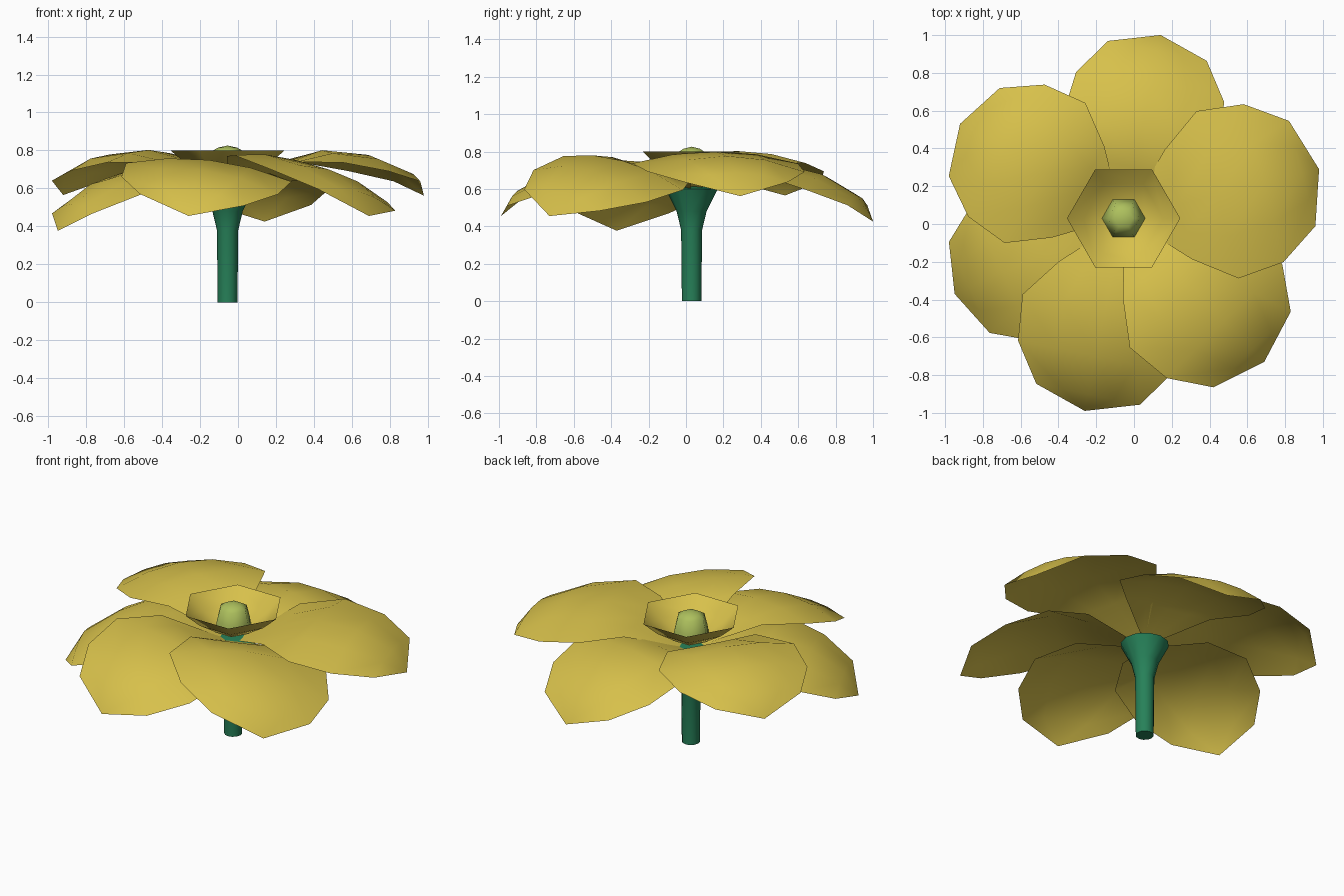
import bpy, bmesh, math

if "Cube" in bpy.data.objects:
    bpy.data.objects.remove(bpy.data.objects["Cube"])

CX, CY = -0.055, 0.03  # flower axis


def material(name, rgb):
    m = bpy.data.materials.new(name)
    m.diffuse_color = (*rgb, 1)
    m.use_nodes = True
    m.node_tree.nodes["Principled BSDF"].inputs["Base Color"].default_value = m.diffuse_color
    return m


YELLOW = material("petal yellow", (0.68, 0.53, 0.07))
GREEN = material("stem green", (0.02, 0.22, 0.10))
LIME = material("pale green", (0.42, 0.53, 0.11))


def finish(name, bm, mat, angle):
    bmesh.ops.remove_doubles(bm, verts=bm.verts, dist=0.0005)
    me = bpy.data.meshes.new(name)
    bm.to_mesh(me)
    bm.free()
    me.materials.append(mat)
    ob = bpy.data.objects.new(name, me)
    bpy.context.collection.objects.link(ob)
    bpy.ops.object.select_all(action='DESELECT')
    ob.select_set(True)
    bpy.context.view_layer.objects.active = ob
    bpy.ops.object.shade_smooth_by_angle(angle=math.radians(angle))
    return ob


def lathe(name, profile, sides, mat, angle=50):
    """Turn a (radius, z) profile around the flower axis."""
    bm = bmesh.new()
    rings = []
    for r, z in profile:
        rings.append([bm.verts.new((CX + r * math.cos(2 * math.pi * i / sides),
                                    CY + r * math.sin(2 * math.pi * i / sides), z))
                      for i in range(sides)])
    for a, b in zip(rings, rings[1:]):
        for i in range(sides):
            j = (i + 1) % sides
            bm.faces.new((a[i], a[j], b[j], b[i]))
    return finish(name, bm, mat, angle)


# stem with flared top
lathe("stem", [(0, 0), (0.052, 0), (0.056, 0.38), (0.08, 0.48),
               (0.14, 0.60), (0, 0.62)], 12, GREEN)
# six-sided cup in the middle
lathe("inner_cup", [(0, 0.645), (0.11, 0.66), (0.21, 0.72), (0.30, 0.80)], 6, YELLOW, 70)
# six-sided knob inside the cup
lathe("flower_center", [(0.115, 0.66), (0.105, 0.72), (0.085, 0.795),
                        (0.05, 0.815), (0, 0.826)], 6, LIME, 70)

# petal rows: distance from axis, half width, edge height, middle height
ROWS = [(0.04, 0.03, 0.60, 0.60), (0.29, 0.29, 0.71, 0.705),
        (0.50, 0.445, 0.685, 0.75), (0.745, 0.42, 0.615, 0.70),
        (0.95, 0.28, 0.54, 0.59), (1.04, 0.0, 0.455, 0.455)]
COLS = (-1, -0.5, 0, 0.5, 1)


def petal(name, heading, reach, pitch, roll):
    bm = bmesh.new()
    h = math.radians(heading)
    c, s = math.cos(h), math.sin(h)
    k = reach / 1.04
    grid = []
    for d, w, ze, zm in ROWS:
        row = []
        for u in COLS:
            a, b = d * k, w * u * k
            z = zm + (ze - zm) * u * u + pitch * a + roll * b
            row.append(bm.verts.new((CX + a * c - b * s, CY + a * s + b * c, z)))
        grid.append(row)
    for p, q in zip(grid, grid[1:]):
        for i in range(len(COLS) - 1):
            bm.faces.new((p[i], q[i], q[i + 1], p[i + 1]))
    return finish(name, bm, YELLOW, 80)


# heading, reach, pitch and roll of each petal
for name, *args in [("petal_right", 14.1, 1.067, 0.10, 0.0),
                    ("petal_back", 78.6, 0.99, -0.03, 0.0),
                    ("petal_back_left", 150.0, 1.0, 0.11, 0.0),
                    ("petal_left", 204.1, 0.98, -0.08, 0.0),
                    ("petal_front", 258.6, 1.04, 0.0, -0.11),
                    ("petal_front_right", 314.4, 1.064, 0.0, -0.2)]:
    petal(name, *args)
